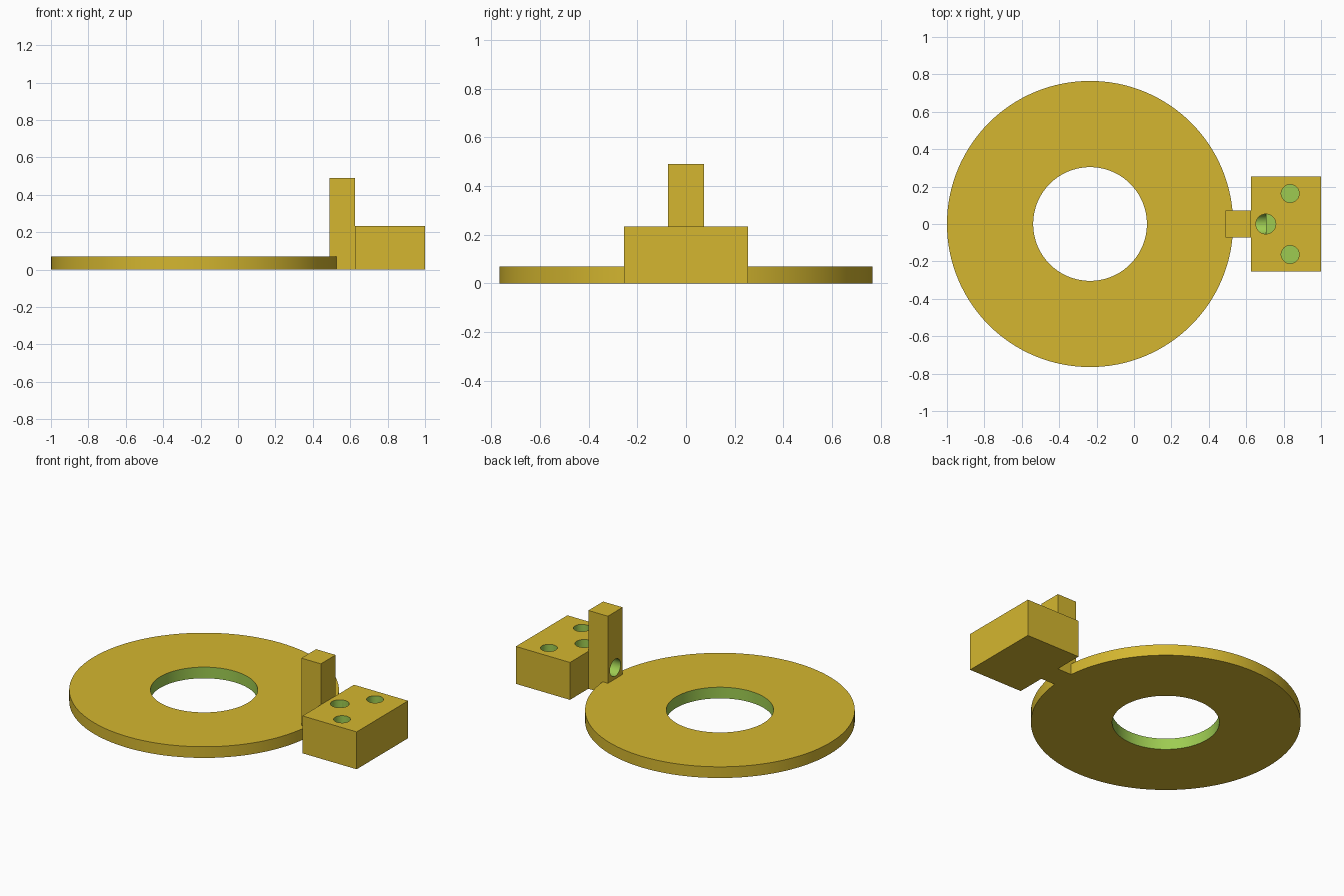
import bpy
import bmesh
from math import radians
from mathutils import Matrix, Vector

default = bpy.data.objects.get("Cube")
if default:
    bpy.data.objects.remove(default, do_unlink=True)


def make_material(name, rgb):
    mat = bpy.data.materials.new(name)
    mat.use_nodes = True
    mat.diffuse_color = (*rgb, 1)
    mat.node_tree.nodes["Principled BSDF"].inputs["Base Color"].default_value = (*rgb, 1)
    return mat


MATERIALS = [make_material("golden yellow", (0.66, 0.47, 0.029)),
             make_material("cut green", (0.34, 0.60, 0.083))]


def finish(name, bm, slot):
    mesh = bpy.data.meshes.new(name)
    for mat in MATERIALS:
        mesh.materials.append(mat)
    for face in bm.faces:
        face.material_index = slot
    bm.to_mesh(mesh)
    bm.free()
    obj = bpy.data.objects.new(name, mesh)
    bpy.context.collection.objects.link(obj)
    return obj


def box(name, low, high):
    low, high = Vector(low), Vector(high)
    bm = bmesh.new()
    bmesh.ops.create_cube(bm, size=1, matrix=Matrix.Translation((low + high) / 2)
                          @ Matrix.Diagonal((*(high - low), 1)))
    return finish(name, bm, 0)


def rod(name, start, end, radius, slot=0, sides=48):
    start, end = Vector(start), Vector(end)
    axis = end - start
    turn = axis.to_track_quat("Z", "Y").to_matrix().to_4x4()
    bm = bmesh.new()
    bmesh.ops.create_cone(bm, cap_ends=True, segments=sides, radius1=radius, radius2=radius,
                          depth=axis.length,
                          matrix=Matrix.Translation((start + end) / 2) @ turn)
    return finish(name, bm, slot)


def drill(obj, start, end, radius, sides=48):
    """Cut a round hole whose walls take the green material."""
    cutter = rod("hole_cutter", start, end, radius, 1, sides)
    cutter.hide_render = True
    mod = obj.modifiers.new("hole", "BOOLEAN")
    mod.operation = "DIFFERENCE"
    mod.solver = "EXACT"
    mod.object = cutter
    select(obj)
    bpy.ops.object.modifier_apply(modifier=mod.name)
    bpy.data.objects.remove(cutter, do_unlink=True)


def select(obj):
    bpy.ops.object.select_all(action="DESELECT")
    obj.select_set(True)
    bpy.context.view_layer.objects.active = obj


# Flat ring
RING_X = -0.235
ring = rod("ring_plate", (RING_X, 0, 0), (RING_X, 0, 0.07), 0.765, sides=128)
drill(ring, (RING_X, 0, -0.1), (RING_X, 0, 0.2), 0.304, sides=128)

# Upright post and mounting block
post = box("upright_post", (0.49, -0.073, 0), (0.625, 0.073, 0.49))
block = box("mounting_block", (0.625, -0.255, 0), (1, 0.255, 0.234))

# Elbow channel through the post, turning up to the block's top
BORE, BORE_X, BORE_Z = 0.053, 0.705, 0.14
for part in (post, block):
    drill(part, (0.4, 0, BORE_Z), (BORE_X, 0, BORE_Z), BORE)
drill(block, (BORE_X, 0, BORE_Z), (BORE_X, 0, 0.3), BORE)

# Blind screw holes
for side in (-1, 1):
    drill(block, (0.835, side * 0.163, 0.07), (0.835, side * 0.163, 0.3), 0.048)

for part in (ring, post, block):
    select(part)
    bpy.ops.object.shade_smooth_by_angle(angle=radians(30))
